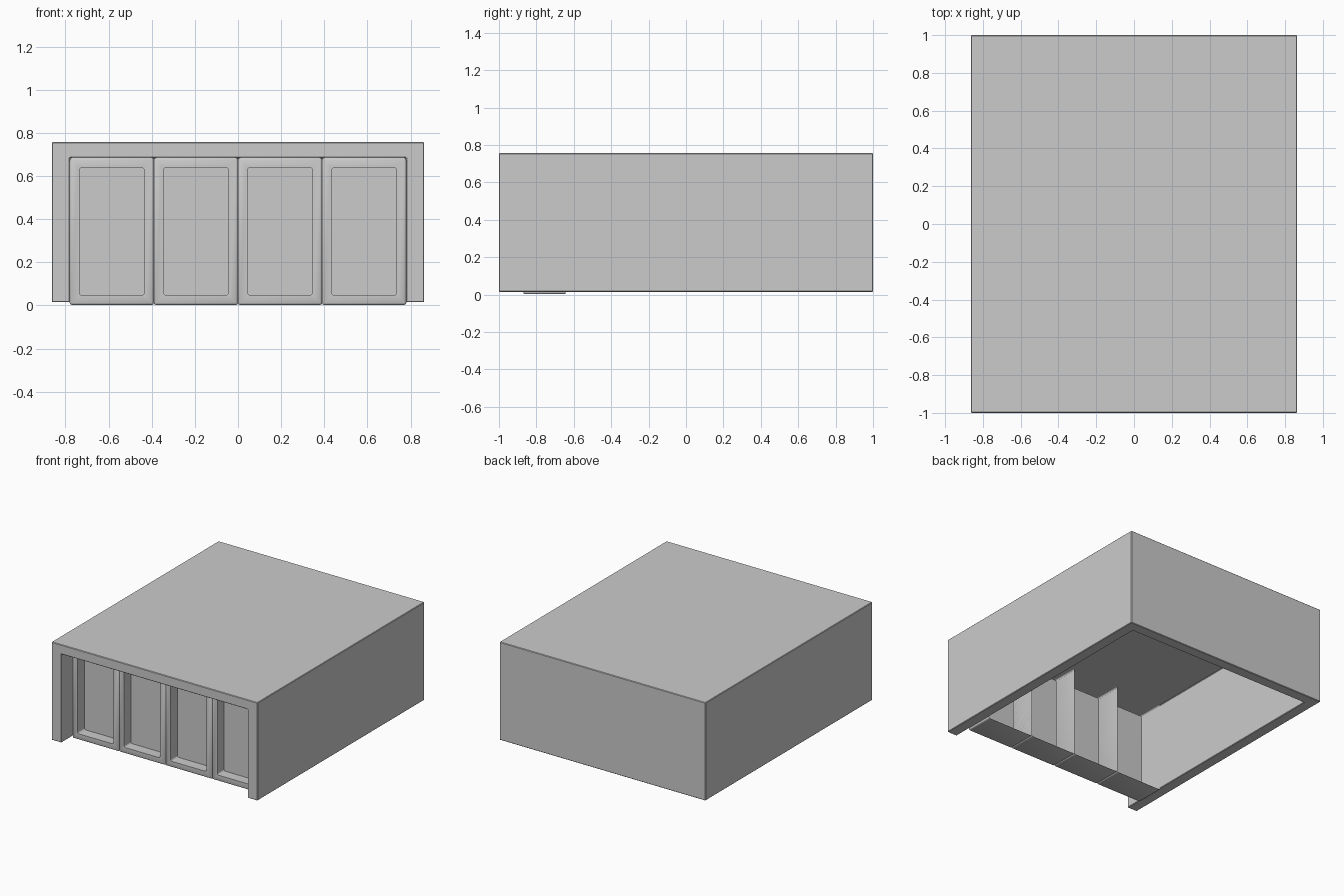
import bpy, bmesh, math

if "Cube" in bpy.data.objects:
    bpy.data.objects.remove(bpy.data.objects["Cube"])

HALF_W, Z0, Z1 = 0.863, 0.015, 0.757     # shell outside
IN_W, IN_TOP = 0.78, 0.685               # shell opening
DOOR_Y0, DOOR_Y1 = -0.87, -0.645         # door front and back


def box_bm(x0, x1, y0, y1, z0, z1):
    bm = bmesh.new()
    bmesh.ops.create_cube(bm, size=1)
    for v in bm.verts:
        v.co = (x1 if v.co.x > 0 else x0,
                y1 if v.co.y > 0 else y0,
                z1 if v.co.z > 0 else z0)
    return bm


def to_object(bm, name):
    bmesh.ops.recalc_face_normals(bm, faces=bm.faces) if name != "door" else None
    me = bpy.data.meshes.new(name)
    bm.to_mesh(me)
    bm.free()
    ob = bpy.data.objects.new(name, me)
    bpy.context.collection.objects.link(ob)
    return ob


def activate(ob):
    bpy.ops.object.select_all(action='DESELECT')
    ob.select_set(True)
    bpy.context.view_layer.objects.active = ob


# Outer shell, open at the front and underneath
shell = to_object(box_bm(-HALF_W, HALF_W, -1, 1, Z0, Z1), "shell")
cutter = to_object(box_bm(-IN_W, IN_W, -1.2, 0.917, -0.2, IN_TOP), "opening_cutter")
cutter.hide_render = True
cut = shell.modifiers.new("opening", 'BOOLEAN')
cut.operation = 'DIFFERENCE'
cut.solver = 'EXACT'
cut.object = cutter
activate(shell)
bpy.ops.object.modifier_apply(modifier=cut.name)
bpy.data.objects.remove(cutter)
bev = shell.modifiers.new("soft_edges", 'BEVEL')
bev.width = 0.004
bev.segments = 1


def make_door(x0, x1):
    # Hollow door with rounded front edges and a recessed panel
    bm = box_bm(x0, x1, DOOR_Y0, DOOR_Y1, 0.002, IN_TOP)
    edges = [e for e in bm.edges if any(v.co.y < -0.8 for v in e.verts)]
    bmesh.ops.bevel(bm, geom=edges, offset=0.01, segments=2, profile=0.5,
                    affect='EDGES')
    front = min(bm.faces, key=lambda f: f.calc_center_median().y - f.calc_area())
    fronts = [f for f in bm.faces if f.normal.y < -0.99]
    front = max(fronts, key=lambda f: f.calc_area())
    bmesh.ops.inset_individual(bm, faces=[front], thickness=0.05)
    panel = bmesh.ops.extrude_discrete_faces(bm, faces=[front])["faces"][0]
    bmesh.ops.translate(bm, verts=panel.verts, vec=(0, 0.08, 0))
    # Round the four corners of the recess
    corners = [e for v in panel.verts for e in v.link_edges
               if abs(e.verts[0].co.y - e.verts[1].co.y) > 0.05]
    bmesh.ops.bevel(bm, geom=corners, offset=0.012, segments=3, profile=0.5,
                    affect='EDGES')
    # Remove the back so the door is an open tray
    back = [f for f in bm.faces if all(v.co.y > DOOR_Y1 - 1e-4 for v in f.verts)]
    bmesh.ops.delete(bm, geom=back, context='FACES_ONLY')
    door = to_object(bm, "door")
    activate(door)
    bpy.ops.object.shade_smooth_by_angle(angle=math.radians(50))
    return door


# Row of four doors
width = 2 * IN_W / 4
for i in range(4):
    make_door(-IN_W + i * width, -IN_W + (i + 1) * width)
